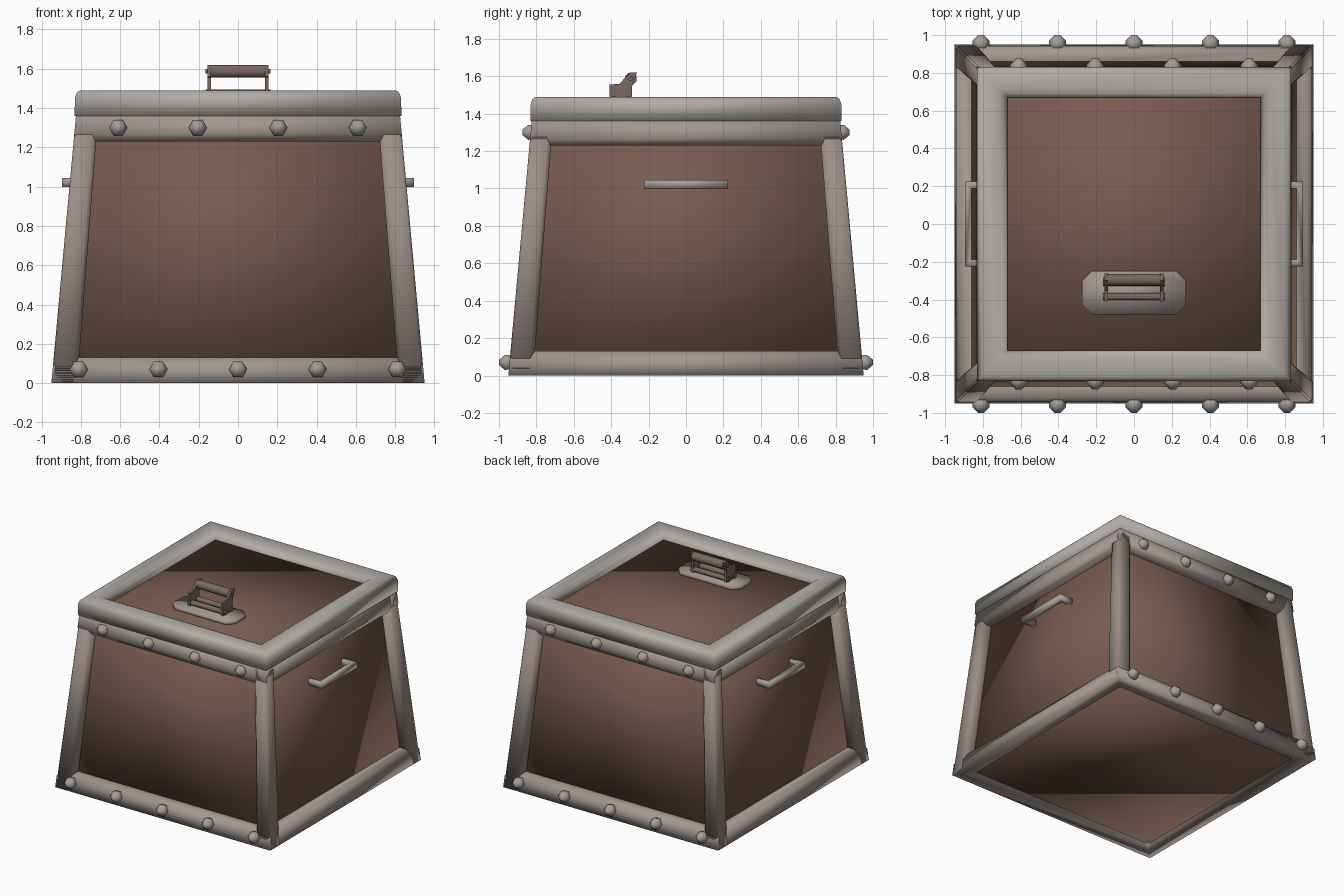
import bpy, bmesh, math
from mathutils import Vector

if "Cube" in bpy.data.objects:
    bpy.data.objects.remove(bpy.data.objects["Cube"])


def material(name, r, g, b):
    m = bpy.data.materials.new(name)
    m.diffuse_color = (r, g, b, 1)
    m.use_nodes = True
    m.node_tree.nodes["Principled BSDF"].inputs["Base Color"].default_value = m.diffuse_color
    return m


brown = material("brown_panel", 0.19, 0.105, 0.075)
dark = material("handle_brown", 0.19, 0.14, 0.115)
lid_metal = material("lid_metal", 0.44, 0.41, 0.38)
frame_metal = material("frame_metal", 0.36, 0.31, 0.28)
post_metal = material("post_metal", 0.33, 0.27, 0.24)
rivet_metal = material("rivet_metal", 0.38, 0.34, 0.31)


def finish(name, bm, mat, bevel=0.0, angle=50):
    """Turn the bmesh into an object; angle is the smooth-shading limit."""
    bmesh.ops.recalc_face_normals(bm, faces=bm.faces)
    me = bpy.data.meshes.new(name)
    bm.to_mesh(me)
    bm.free()
    ob = bpy.data.objects.new(name, me)
    bpy.context.collection.objects.link(ob)
    me.materials.append(mat)
    if bevel:
        mod = ob.modifiers.new("bevel", 'BEVEL')
        mod.width, mod.segments = bevel, 2
    if angle >= 180:
        me.shade_smooth()
    elif angle:
        bpy.ops.object.select_all(action='DESELECT')
        ob.select_set(True)
        bpy.context.view_layer.objects.active = ob
        bpy.ops.object.shade_smooth_by_angle(angle=math.radians(angle))
    return ob


def loft(bm, loops, wrap=False):
    """Bridge equal-length loops of points; cap the ends or wrap around."""
    vs = [[bm.verts.new(p) for p in lp] for lp in loops]
    n, m = len(vs[0]), len(vs)
    for i in range(m if wrap else m - 1):
        a, b = vs[i], vs[(i + 1) % m]
        for j in range(n):
            k = (j + 1) % n
            bm.faces.new((a[j], a[k], b[k], b[j]))
    if not wrap:
        bm.faces.new(vs[0])
        bm.faces.new(vs[-1])


def square(h, z):
    return [(-h, -h, z), (h, -h, z), (h, h, z), (-h, h, z)]


def ring(name, profile, mat):
    """Square frame swept from a (half width, height) cross-section."""
    bm = bmesh.new()
    loft(bm, [square(h, z) for h, z in profile], wrap=True)
    return finish(name, bm, mat, angle=180)


def rod(bm, a, b, r, sides=8):
    a, b = Vector(a), Vector(b)
    q = (b - a).to_track_quat('Z', 'Y')
    circ = [q @ Vector((r * math.cos(t), r * math.sin(t), 0))
            for t in (2 * math.pi * (i + .5) / sides for i in range(sides))]
    loft(bm, [[a + c for c in circ], [b + c for c in circ]])


def outer(z):
    return 0.95 - 0.125 * z / 1.36


# recessed tapered body, one fully smooth-shaded block up to the lid panel
bm = bmesh.new()
loft(bm, [square(0.87, 0.03), square(0.745, 1.43)])
finish("body_panels", bm, brown, angle=180)

# bottom, top and lid frames
ring("bottom_frame", [(0.84, 0), (0.95, 0), (outer(0.09), 0.09),
                      (outer(0.13) - 0.02, 0.13), (0.84, 0.13)], frame_metal)
ring("top_frame", [(0.70, 1.23), (outer(1.23) - 0.02, 1.23),
                   (outer(1.265), 1.265), (outer(1.365), 1.365), (0.70, 1.365)], frame_metal)
ring("lid_frame", [(0.67, 1.36), (0.832, 1.36), (0.83, 1.45), (0.822, 1.477),
                   (0.805, 1.49), (0.72, 1.49), (0.69, 1.478), (0.67, 1.45)], lid_metal)

# tapered corner posts
for sx in (-1, 1):
    for sy in (-1, 1):
        bm = bmesh.new()
        loops = []
        for z, w in ((0.005, 0.132), (1.36, 0.113)):
            o = outer(z)
            i, c = o - w, 0.022
            pts = [(i, i), (o - c, i), (o, i + c), (o, o - c / 2),
                   (o - c / 2, o), (i + c, o), (i, o - c)]
            loops.append([(sx * x, sy * y, z) for x, y in pts])
        loft(bm, loops)
        finish("corner_post", bm, post_metal, angle=180)

# faceted rivets on front and back
rows = [(0.07, 0.957, [-0.81, -0.405, 0, 0.405, 0.81]),
        (1.30, 0.832, [-0.61, -0.205, 0.205, 0.61])]
for side in (-1, 1):
    for z, y, xs in rows:
        for x in xs:
            bm = bmesh.new()
            loops = []
            for d, r in ((-0.03, 0.043), (0.012, 0.046), (0.043, 0.016)):
                loops.append([(x + r * math.cos(k * math.pi / 3), side * (y + d),
                               z + r * math.sin(k * math.pi / 3)) for k in range(6)])
            loft(bm, loops)
            finish("rivet", bm, rivet_metal, angle=180)

# side carrying handles: square-section U bars
for s in (-1, 1):
    bm = bmesh.new()
    path = [(0.76, -0.207, 0.018), (0.878, -0.207, 0.018),
            (0.878, 0.207, 0.018), (0.76, 0.207, 0.018)]
    loops = []
    for i, (x, y, r) in enumerate(path):
        sy = -1 if y < 0 else 1
        far = r if i in (1, 2) else 0
        loops.append([(s * (x + far), y + sy * r, 0.998), (s * (x + far), y + sy * r, 1.045),
                      (s * (x - far), y - sy * r, 1.045), (s * (x - far), y - sy * r, 0.998)])
    loft(bm, loops)
    finish("side_handle", bm, rivet_metal, angle=180)

# octagonal plate for the lid handle
bm = bmesh.new()
X, Y0, Y1, C = 0.275, -0.478, -0.25, 0.05
outline = [(-X + C, Y0), (X - C, Y0), (X, Y0 + C), (X, Y1 - C),
           (X - C, Y1), (-X + C, Y1), (-X, Y1 - C), (-X, Y0 + C)]
loft(bm, [[(x, y, z) for x, y in outline] for z in (1.425, 1.455)])
finish("handle_plate", bm, frame_metal, angle=180)

# bent side brackets
profile = [(-0.41, 1.45), (-0.41, 1.555), (-0.355, 1.56), (-0.30, 1.62),
           (-0.262, 1.62), (-0.29, 1.54), (-0.29, 1.45)]
for s in (-1, 1):
    bm = bmesh.new()
    loft(bm, [[(s * x, y, z) for y, z in profile] for x in (0.138, 0.156)])
    finish("handle_bracket", bm, dark, angle=0)

# grip bar, pins and lower rods of the lid handle
bm = bmesh.new()
rod(bm, (-0.14, -0.295, 1.587), (0.14, -0.295, 1.587), 0.034)
rod(bm, (-0.165, -0.295, 1.587), (0.165, -0.295, 1.587), 0.013)
for y in (-0.385, -0.31):
    rod(bm, (-0.165, y, 1.475), (0.165, y, 1.475), 0.02)
finish("handle_grip", bm, dark)
